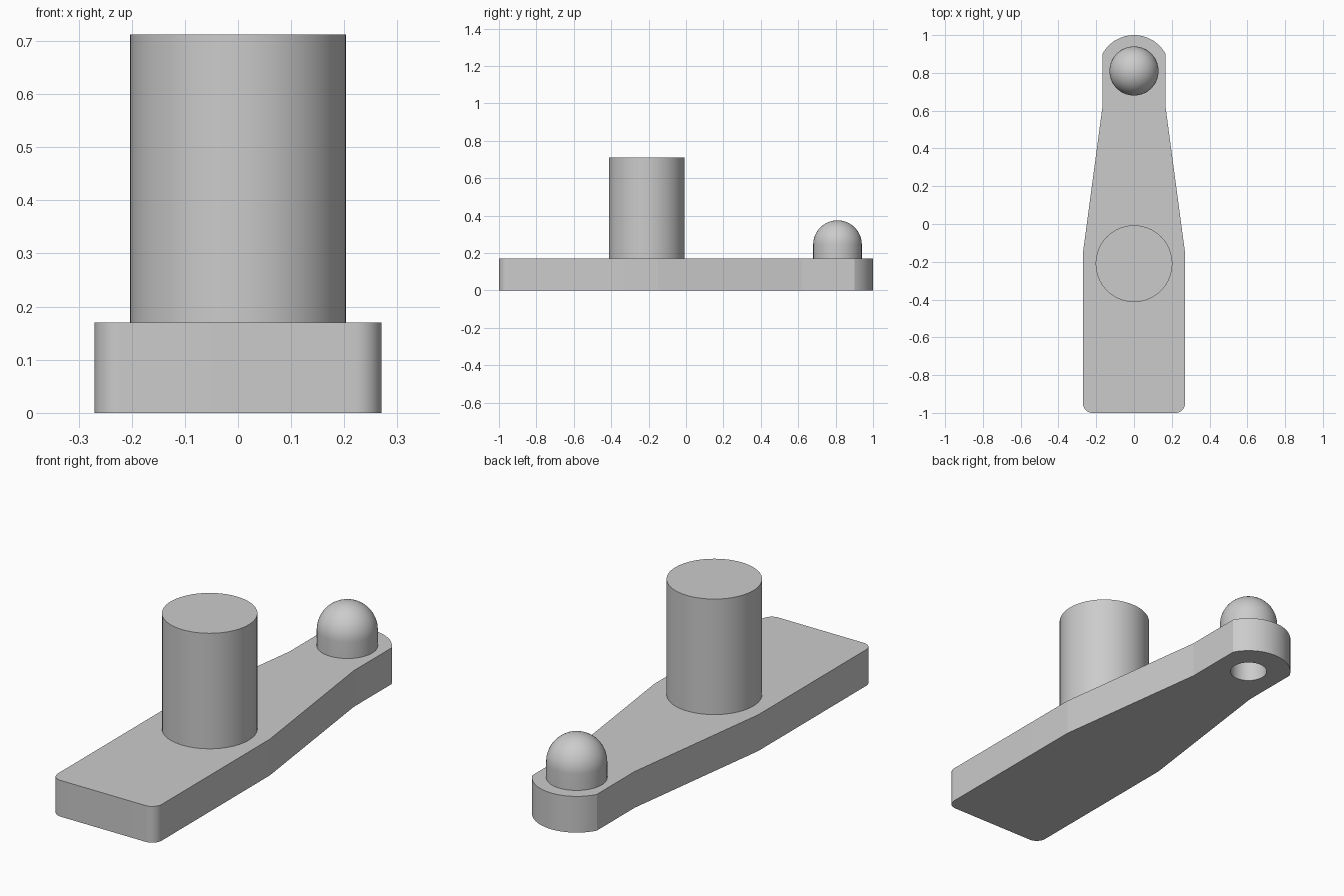
import bpy, bmesh
from math import sin, cos, pi, radians, atan2, hypot
from mathutils import Vector

cube = bpy.data.objects.get("Cube")
if cube:
    bpy.data.objects.remove(cube, do_unlink=True)

grey = bpy.data.materials.new("light grey")
grey.use_nodes = True
grey.diffuse_color = (0.6, 0.6, 0.6, 1)
grey.node_tree.nodes["Principled BSDF"].inputs["Base Color"].default_value = (0.6, 0.6, 0.6, 1)

THICK = 0.17    # plate thickness
PIN_Y = 0.81    # pin, hole and rounded tip share this centre


def arc(cx, cy, r, a0, a1, steps=16):
    """Points along a circular arc."""
    return [(cx + r * cos(a0 + (a1 - a0) * i / steps),
             cy + r * sin(a0 + (a1 - a0) * i / steps)) for i in range(steps + 1)]


def finish(name, bm):
    """Turn a bmesh into a shaded object."""
    bmesh.ops.remove_doubles(bm, verts=bm.verts, dist=1e-5)
    bmesh.ops.recalc_face_normals(bm, faces=bm.faces)
    mesh = bpy.data.meshes.new(name)
    bm.to_mesh(mesh)
    bm.free()
    mesh.materials.append(grey)
    obj = bpy.data.objects.new(name, mesh)
    bpy.context.collection.objects.link(obj)
    return obj


def activate(obj):
    bpy.ops.object.select_all(action='DESELECT')
    obj.select_set(True)
    bpy.context.view_layer.objects.active = obj


def smooth(obj):
    activate(obj)
    bpy.ops.object.shade_smooth_by_angle(angle=radians(6.8))


def lathe(name, profile, y, steps=64):
    """Revolve a radius/height profile about a vertical axis."""
    bm = bmesh.new()
    verts = [bm.verts.new((r, y, z)) for r, z in profile]
    edges = [bm.edges.new(pair) for pair in zip(verts, verts[1:])]
    bmesh.ops.spin(bm, geom=verts + edges, cent=(0, y, 0), axis=(0, 0, 1),
                   angle=2 * pi, steps=steps, use_merge=True)
    return finish(name, bm)


# Tapered arm plate: right half of the outline, mirrored to the left
half_tip = 0.167
tip_r = 1 - PIN_Y
tip_angle = atan2(0.9 - PIN_Y, half_tip)
half = arc(0.22, -0.95, 0.05, -pi / 2, 0)
half += [(0.27, -0.15), (half_tip, 0.62)]
half += arc(0, PIN_Y, tip_r, tip_angle, pi / 2, 12)
outline = half + [(-x, y) for x, y in reversed(half[:-1])]

bm = bmesh.new()
base = bm.faces.new([bm.verts.new((x, y, 0)) for x, y in outline])
top = bmesh.ops.extrude_face_region(bm, geom=[base], use_keep_orig=True)
bmesh.ops.translate(bm, vec=(0, 0, THICK),
                    verts=[v for v in top["geom"] if isinstance(v, bmesh.types.BMVert)])
plate = finish("arm_plate", bm)

# Round hole in the underside, beneath the pin
cutter = lathe("hole_cutter", [(0, -0.1), (0.082, -0.1), (0.082, 0.3), (0, 0.3)], PIN_Y)
cutter.hide_render = True
cut = plate.modifiers.new("hole", 'BOOLEAN')
cut.operation = 'DIFFERENCE'
cut.solver = 'EXACT'
cut.object = cutter
activate(plate)
bpy.ops.object.modifier_apply(modifier=cut.name)
bpy.data.objects.remove(cutter, do_unlink=True)
smooth(plate)

# Tall cylindrical post
smooth(lathe("post", [(0, THICK), (0.203, THICK), (0.203, 0.712), (0, 0.712)], -0.21))

# Dome-topped pin
dome = arc(0, 0.245, 0.13, 0, pi / 2)
smooth(lathe("domed_pin", [(0, THICK), (0.13, THICK)] + dome, PIN_Y))
